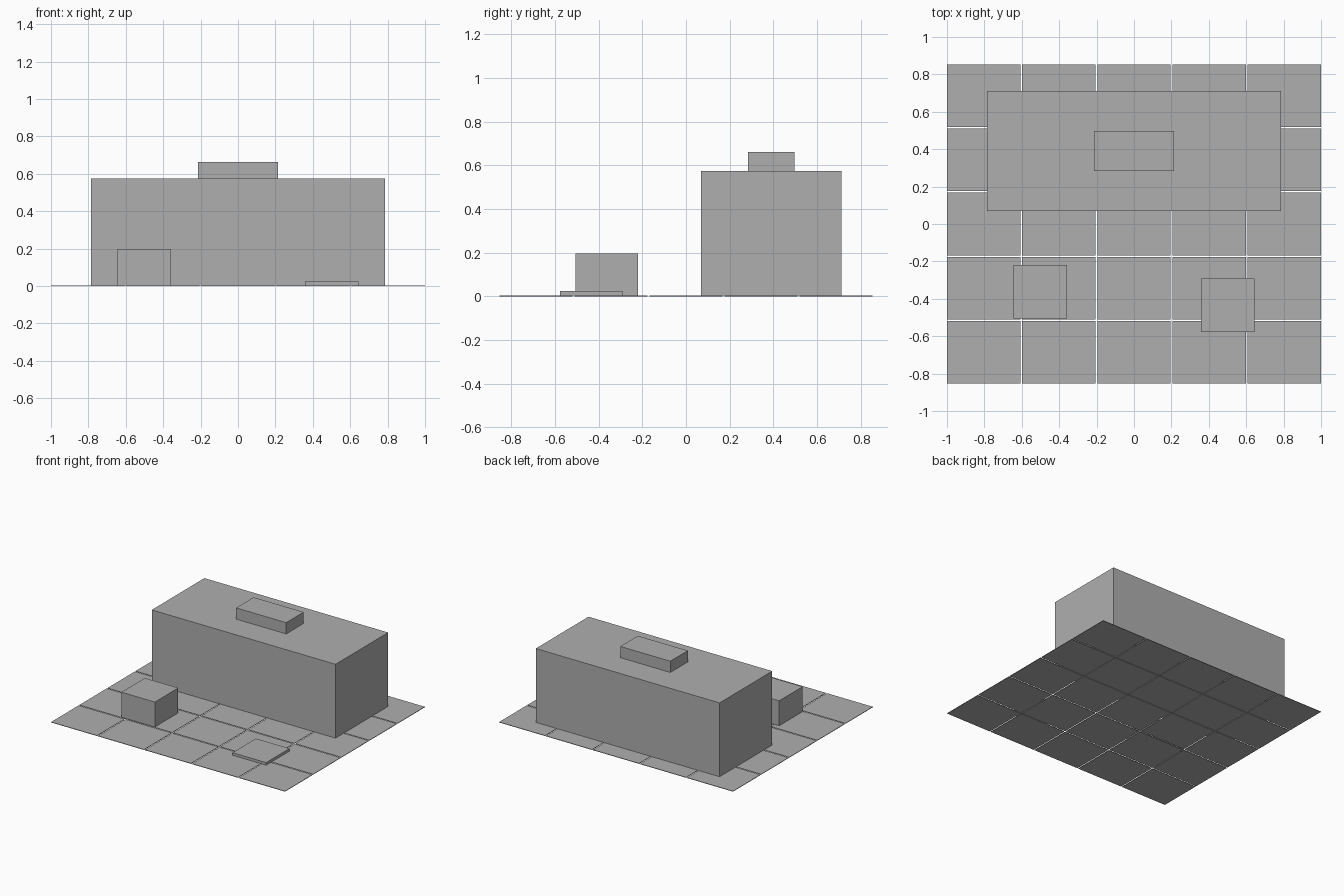
import bpy
import bmesh
from mathutils import Vector

if "Cube" in bpy.data.objects:
    bpy.data.objects.remove(bpy.data.objects["Cube"])

grey = bpy.data.materials.new("plain grey")
grey.diffuse_color = (0.43, 0.43, 0.43, 1)
grey.use_nodes = True
grey.node_tree.nodes["Principled BSDF"].inputs["Base Color"].default_value = grey.diffuse_color


def add_box(bm, lo, hi):
    lo, hi = Vector(lo), Vector(hi)
    verts = bmesh.ops.create_cube(bm, size=1)["verts"]
    bmesh.ops.scale(bm, vec=hi - lo, verts=verts)
    bmesh.ops.translate(bm, vec=(lo + hi) / 2, verts=verts)


def make(name, boxes):
    bm = bmesh.new()
    for lo, hi in boxes:
        add_box(bm, lo, hi)
    mesh = bpy.data.meshes.new(name)
    bm.to_mesh(mesh)
    bm.free()
    mesh.materials.append(grey)
    obj = bpy.data.objects.new(name, mesh)
    bpy.context.collection.objects.link(obj)


# Thin paving: five by five slabs with narrow open joints
T, GAP = 0.004, 0.009
HX, HY = 1.0, 0.854
PX, PY = (2 * HX + GAP) / 5, (2 * HY + GAP) / 5
tiles = []
for i in range(5):
    for j in range(5):
        x, y = -HX + i * PX, -HY + j * PY
        tiles.append(((x, y, 0), (x + PX - GAP, y + PY - GAP, T)))
make("paving_slabs", tiles)

# Main building and roof unit
make("building", [((-0.786, 0.069, T), (0.786, 0.712, 0.575))])
make("roof_unit", [((-0.214, 0.283, 0.575), (0.214, 0.497, 0.662))])

# Crate and flat plate in the forecourt
make("crate", [((-0.643, -0.506, T), (-0.357, -0.22, 0.197))])
make("ground_plate", [((0.357, -0.577, T), (0.645, -0.291, 0.024))])
